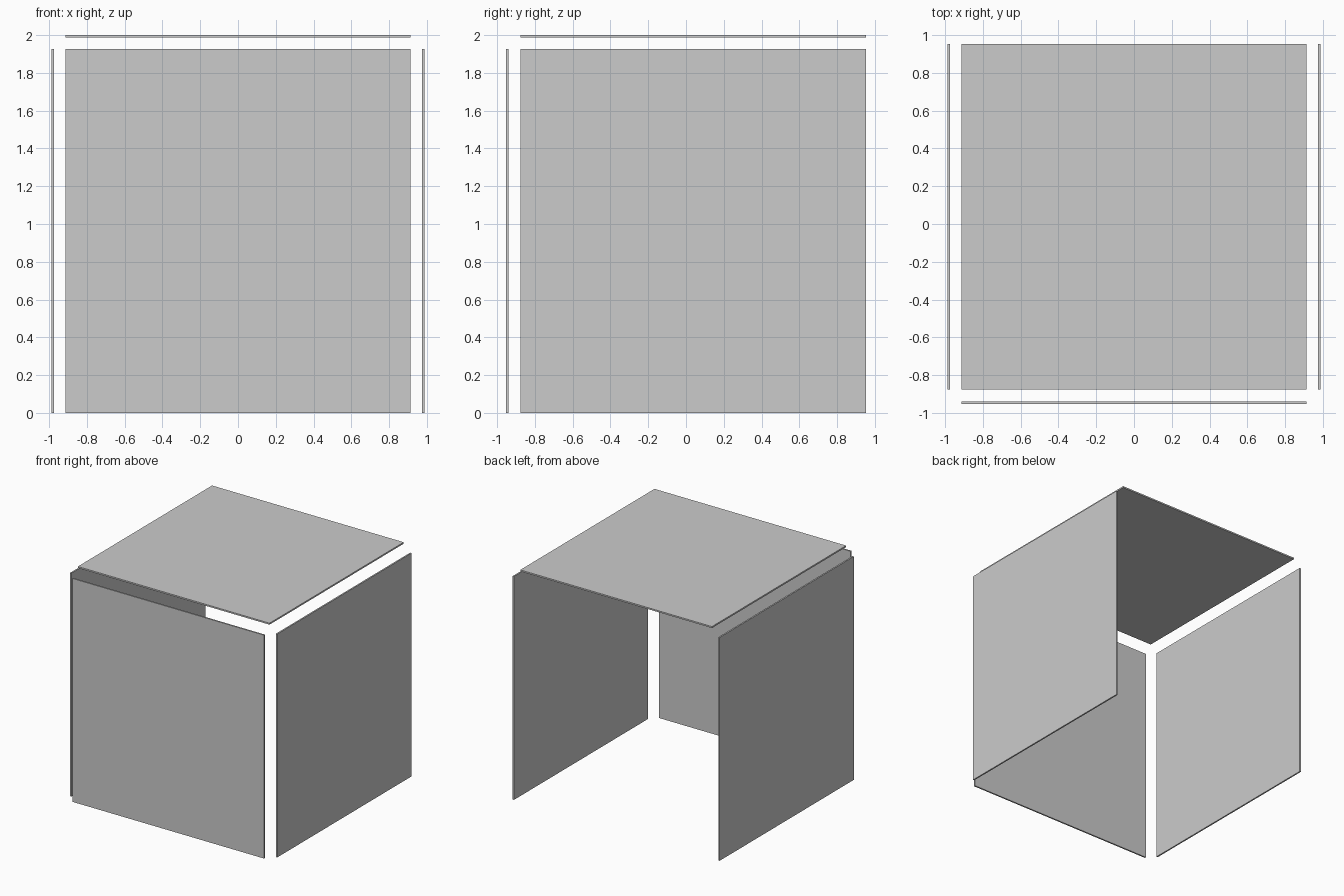
import bpy

if "Cube" in bpy.data.objects:
    bpy.data.objects.remove(bpy.data.objects["Cube"])

T = 0.013        # panel thickness
HW = 0.914       # half width of front and top panels
H = 1.926        # height of upright panels
Y0, Y1 = -0.876, 0.952   # depth range of side and top panels


def panel(name, lo, hi):
    """Thin box between two opposite corners."""
    centre = [(a + b) / 2 for a, b in zip(lo, hi)]
    bpy.ops.mesh.primitive_cube_add(size=1, location=centre)
    ob = bpy.context.object
    ob.name = name
    ob.scale = [b - a for a, b in zip(lo, hi)]
    bpy.ops.object.transform_apply(location=False, rotation=False, scale=True)
    return ob


# front panel
panel("front_panel", (-HW, -0.952, 0), (HW, -0.952 + T, H))

# side panels, mirrored about the centre
for name, s in (("left_panel", -1), ("right_panel", 1)):
    xa, xb = sorted((s * 0.975, s * (0.975 + T)))
    panel(name, (xa, Y0, 0), (xb, Y1, H))

# top panel (back and bottom stay open)
panel("top_panel", (-HW, Y0, 2 - T), (HW, Y1, 2))
